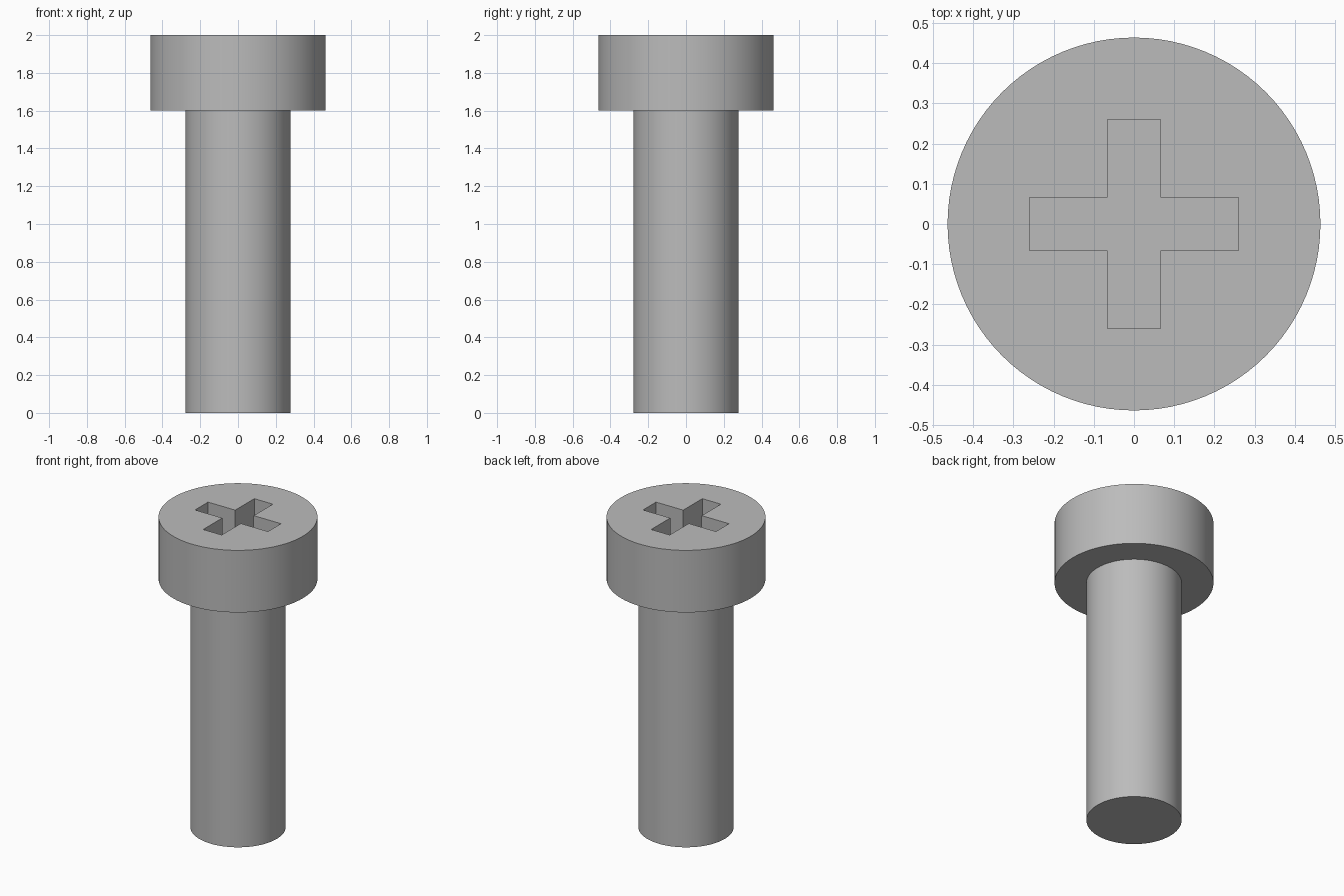
import bpy
import math

HEAD_RADIUS, SHANK_RADIUS = 0.464, 0.278
SHOULDER, TOP = 1.6, 2.0
ARM, HALF_WIDTH, DEPTH = 0.26, 0.066, 0.2

cube = bpy.data.objects.get("Cube")
if cube:
    bpy.data.objects.remove(cube, do_unlink=True)

steel = bpy.data.materials.new("grey steel")
steel.use_nodes = True
colour = (0.5, 0.5, 0.5, 1)
steel.diffuse_color = colour
steel.node_tree.nodes["Principled BSDF"].inputs["Base Color"].default_value = colour


def cylinder(name, radius, bottom, top):
    bpy.ops.mesh.primitive_cylinder_add(
        vertices=96, radius=radius, depth=top - bottom,
        location=(0, 0, (bottom + top) / 2))
    obj = bpy.context.object
    obj.name = name
    obj.data.materials.append(steel)
    return obj


def smooth(obj):
    bpy.ops.object.select_all(action="DESELECT")
    obj.select_set(True)
    bpy.context.view_layer.objects.active = obj
    bpy.ops.object.shade_smooth_by_angle(angle=math.radians(30))


# Shank and head
shank = cylinder("shank", SHANK_RADIUS, 0, SHOULDER)
head = cylinder("head", HEAD_RADIUS, SHOULDER, TOP)

# Cross-shaped cutter: one arm corner pattern turned four times
outline = []
for turn in range(4):
    c, s = round(math.cos(turn * math.pi / 2)), round(math.sin(turn * math.pi / 2))
    for x, y in ((ARM, -HALF_WIDTH), (ARM, HALF_WIDTH), (HALF_WIDTH, HALF_WIDTH)):
        outline.append((c * x - s * y, s * x + c * y))
n = len(outline)
verts = [(x, y, z) for z in (TOP - DEPTH, TOP + DEPTH) for x, y in outline]
faces = [tuple(reversed(range(n))), tuple(range(n, 2 * n))]
faces += [(i, (i + 1) % n, (i + 1) % n + n, i + n) for i in range(n)]
mesh = bpy.data.meshes.new("drive_cutter")
mesh.from_pydata(verts, [], faces)
mesh.materials.append(steel)
cutter = bpy.data.objects.new("drive_cutter", mesh)
bpy.context.collection.objects.link(cutter)

# Sink the cross recess into the head, then drop the cutter
cut = head.modifiers.new("cross recess", "BOOLEAN")
cut.operation = "DIFFERENCE"
cut.solver = "EXACT"
cut.object = cutter
bpy.ops.object.select_all(action="DESELECT")
bpy.context.view_layer.objects.active = head
head.select_set(True)
bpy.ops.object.modifier_apply(modifier=cut.name)
bpy.data.objects.remove(cutter, do_unlink=True)

for part in (shank, head):
    smooth(part)
